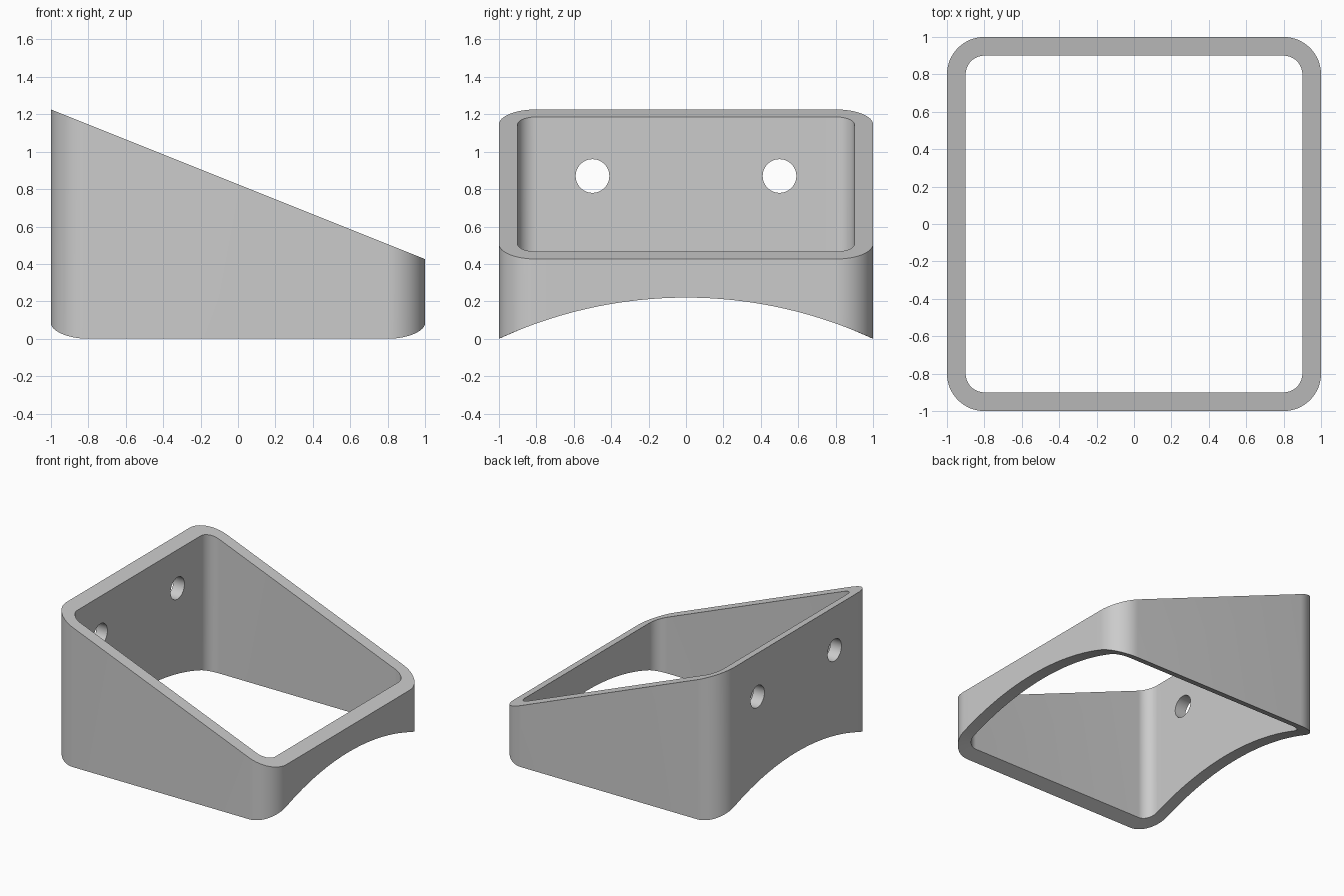
import bpy, bmesh
from math import sin, cos, pi, sqrt

if "Cube" in bpy.data.objects:
    bpy.data.objects.remove(bpy.data.objects["Cube"])

HALF, CORNER, WALL = 1.0, 0.2, 0.1
RISE = 0.22                                  # height of the arched underside
ARCH_R = (HALF**2 + RISE**2) / (2 * RISE)


def top_z(x):
    return 0.826 - 0.4 * x


def bottom_z(y):
    return RISE - ARCH_R + sqrt(ARCH_R**2 - y * y)


def rounded_square(radius, arc_steps=16, side_steps=24):
    """Rounded square whose corner centres stay fixed, so loops match up."""
    c = HALF - CORNER
    pts = []
    centres = [(c, c), (-c, c), (-c, -c), (c, -c)]
    for k, (cx, cy) in enumerate(centres):
        for i in range(arc_steps + 1):
            a = k * pi / 2 + i / arc_steps * pi / 2
            pts.append((cx + radius * cos(a), cy + radius * sin(a)))
        # only the walls along y need points to follow the arch
        if k % 2:
            x, y = pts[-1]
            end = centres[(k + 1) % 4][1]
            for i in range(1, side_steps):
                pts.append((x, y + (end - y) * i / side_steps))
    return pts


# Sloped square frame with arched underside
bm = bmesh.new()
outer, inner = rounded_square(CORNER), rounded_square(CORNER - WALL)
rings = [
    [bm.verts.new((x, y, bottom_z(y))) for x, y in outer],
    [bm.verts.new((x, y, top_z(x))) for x, y in outer],
    [bm.verts.new((x, y, top_z(x))) for x, y in inner],
    [bm.verts.new((x, y, bottom_z(y))) for x, y in inner],
]
n = len(outer)
for r in range(4):
    a, b = rings[r], rings[(r + 1) % 4]
    for i in range(n):
        j = (i + 1) % n
        bm.faces.new((a[i], a[j], b[j], b[i]))
bmesh.ops.recalc_face_normals(bm, faces=bm.faces)
mesh = bpy.data.meshes.new("sloped_frame")
bm.to_mesh(mesh)
bm.free()
frame = bpy.data.objects.new("sloped_frame", mesh)
bpy.context.collection.objects.link(frame)

# Two screw holes through the tall wall
for y in (-0.5, 0.5):
    bpy.ops.mesh.primitive_cylinder_add(vertices=48, radius=0.09, depth=0.4,
                                        location=(-0.95, y, 0.87), rotation=(0, pi / 2, 0))
    cutter = bpy.context.object
    cutter.name = "hole_cutter"
    cutter.hide_render = True
    mod = frame.modifiers.new("hole", 'BOOLEAN')
    mod.operation, mod.solver, mod.object = 'DIFFERENCE', 'EXACT', cutter
    bpy.ops.object.select_all(action='DESELECT')
    frame.select_set(True)
    bpy.context.view_layer.objects.active = frame
    bpy.ops.object.modifier_apply(modifier=mod.name)
    bpy.data.objects.remove(cutter)

bpy.ops.object.shade_smooth_by_angle(angle=pi / 6)
